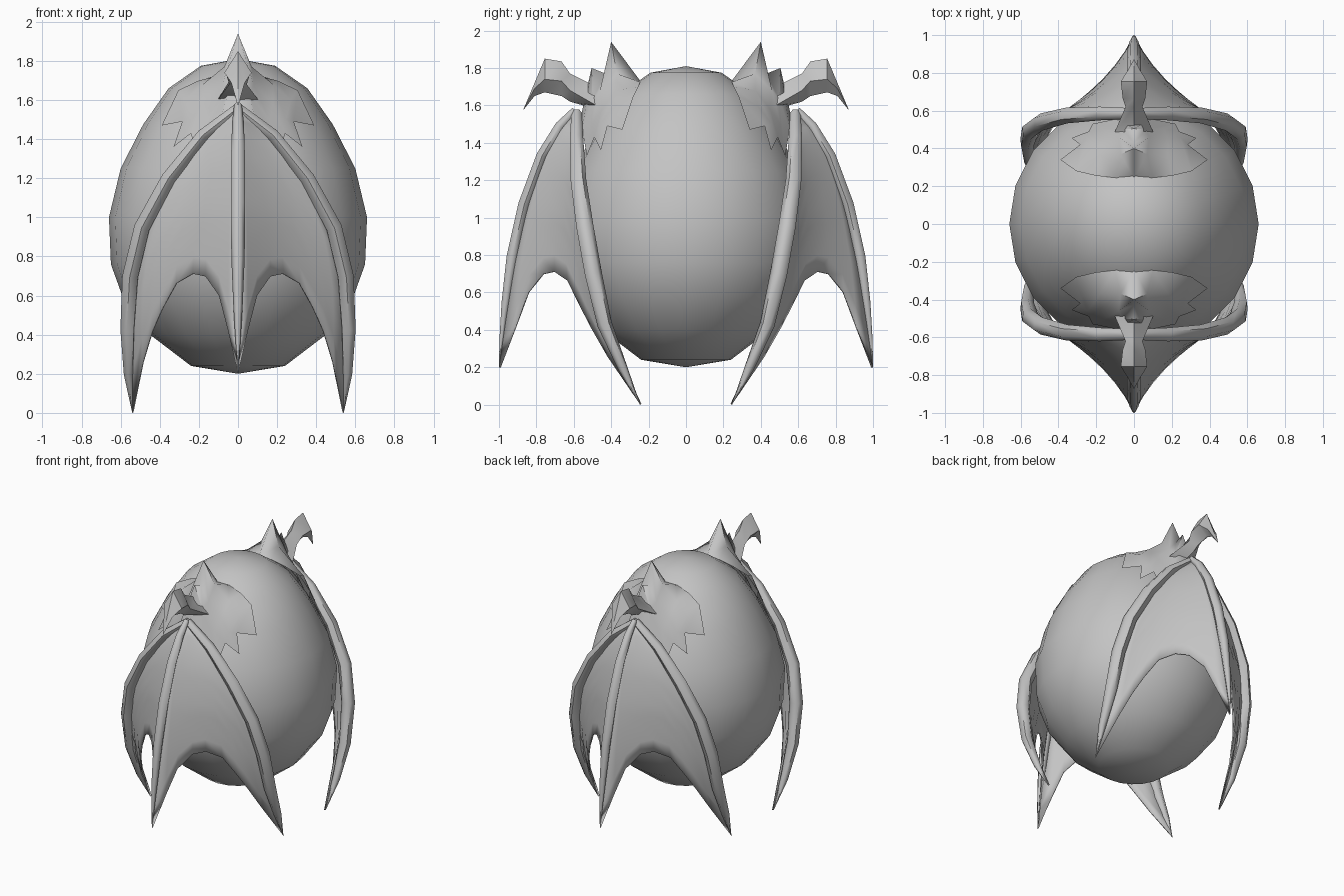
import bpy, bmesh, math
from mathutils import Vector

cube = bpy.data.objects.get("Cube")
if cube:
    bpy.data.objects.remove(cube, do_unlink=True)

grey = bpy.data.materials.new("plain grey")
grey.use_nodes = True
grey.diffuse_color = (0.55, 0.55, 0.55, 1)
bsdf = next(n for n in grey.node_tree.nodes if n.type == 'BSDF_PRINCIPLED')
bsdf.inputs["Base Color"].default_value = (0.55, 0.55, 0.55, 1)
bsdf.inputs["Roughness"].default_value = 0.8


def finish(ob, angle, mirror=""):
    """Shade the part, colour it and mirror it across the named axes."""
    bpy.ops.object.select_all(action='DESELECT')
    ob.select_set(True)
    bpy.context.view_layer.objects.active = ob
    ob.data.materials.clear()
    ob.data.materials.append(grey)
    bpy.ops.object.shade_smooth_by_angle(angle=math.radians(angle))
    if mirror:
        m = ob.modifiers.new("Mirror", 'MIRROR')
        m.use_axis = ("x" in mirror, "y" in mirror, False)
        m.merge_threshold = 0.0005
    return ob


def from_bmesh(name, bm):
    bmesh.ops.remove_doubles(bm, verts=bm.verts, dist=0.0005)
    me = bpy.data.meshes.new(name)
    bm.to_mesh(me)
    bm.free()
    ob = bpy.data.objects.new(name, me)
    bpy.context.collection.objects.link(ob)
    return ob


def tube(name, points, radii):
    """Tapered bone along a path."""
    cu = bpy.data.curves.new(name, 'CURVE')
    cu.dimensions = '3D'
    cu.bevel_depth = 1.0
    cu.bevel_resolution = 1
    cu.use_fill_caps = True
    sp = cu.splines.new('POLY')
    sp.points.add(len(points) - 1)
    for p, co, r in zip(sp.points, points, radii):
        p.co = (*co, 1)
        p.radius = r
    ob = bpy.data.objects.new(name, cu)
    bpy.context.collection.objects.link(ob)
    bpy.ops.object.select_all(action='DESELECT')
    ob.select_set(True)
    bpy.context.view_layer.objects.active = ob
    bpy.ops.object.convert(target='MESH')
    return bpy.context.view_layer.objects.active


def sample(path, t):
    """Point on a path at a fraction t of its drop in height."""
    z = path[0][2] + (path[-1][2] - path[0][2]) * t
    for a, b in zip(path, path[1:]):
        if z >= b[2] - 1e-6:
            return Vector(a).lerp(Vector(b), (a[2] - z) / (a[2] - b[2]))
    return Vector(path[-1])


# Egg-shaped body, a profile turned in 20 steps
profile = [(0, 1.81), (.19, 1.775), (.355, 1.66), (.485, 1.475), (.60, 1.25),
           (.66, 1.0), (.65, .76), (.585, .58), (.45, .40), (.24, .24), (0, .20)]
bm = bmesh.new()
vs = [bm.verts.new((r, 0, z)) for r, z in profile]
es = [bm.edges.new(p) for p in zip(vs, vs[1:])]
bmesh.ops.spin(bm, geom=vs + es, cent=(0, 0, 0), axis=(0, 0, 1),
               angle=2 * math.pi, steps=20)
bmesh.ops.remove_doubles(bm, verts=bm.verts, dist=0.0005)
bmesh.ops.recalc_face_normals(bm, faces=bm.faces)
finish(from_bmesh("egg_body", bm), 60)

# Wing bones: middle ridge and outer strut
ridge = [(0, -.595, 1.575), (0, -.675, 1.49), (0, -.77, 1.33), (0, -.865, 1.07),
         (0, -.93, .79), (0, -.965, .55), (0, -.985, .37), (0, -1.0, .20)]
strut = [(0, -.585, 1.56), (.18, -.585, 1.42), (.355, -.575, 1.20), (.49, -.54, .95),
         (.55, -.495, .70), (.565, -.435, .43), (.56, -.34, .20), (.54, -.245, 0)]
finish(tube("wing_ridge_bones", ridge, (.02, .03, .035, .037, .034, .024, .013, .001)), 60, "y")
finish(tube("wing_outer_bones", strut, (.028, .036, .042, .046, .046, .040, .026, .001)), 60, "xy")

# Wing membranes: stretched between the bones, scalloped at the bottom
scallop = [(0, 1), (.09, .83), (.175, .69), (.3, .61), (.42, .59),
           (.57, .61), (.69, .685), (.78, .755), (.87, .85), (1, 1)]
ROWS = 10
bm = bmesh.new()
cols = []
for s, depth in scallop:
    col = []
    for k in range(ROWS + 1):
        t = depth * k / ROWS
        p = sample(ridge, t).lerp(sample(strut, t), s)
        p.y += .04 * math.sin(math.pi * s) * min(1, 2 * t)
        col.append(bm.verts.new(p))
    cols.append(col)
for a, b in zip(cols, cols[1:]):
    for k in range(ROWS):
        bm.faces.new((a[k], a[k + 1], b[k + 1], b[k]))
wing = finish(from_bmesh("wing_membranes", bm), 60, "xy")
solid = wing.modifiers.new("Thickness", 'SOLIDIFY')
solid.thickness = .01

# Hooked claws at the wing tops: (y, top, side height, half width, bottom)
stations = [(-.48, 1.70, 1.60, .105, 1.58), (-.62, 1.77, 1.68, .045, 1.62),
            (-.665, 1.835, 1.73, .06, 1.65), (-.755, 1.85, 1.74, .07, 1.67),
            (-.81, 1.72, 1.69, .035, 1.65), (-.87, 1.577, 1.576, .002, 1.575)]
bm = bmesh.new()
rings = [[bm.verts.new(c) for c in ((0, y, top), (w, y, mid), (0, y, low), (-w, y, mid))]
         for y, top, mid, w, low in stations]
for a, b in zip(rings, rings[1:]):
    for i in range(4):
        j = (i + 1) % 4
        bm.faces.new((a[i], a[j], b[j], b[i]))
bm.faces.new(rings[0])
bm.faces.new(rings[-1])
bmesh.ops.recalc_face_normals(bm, faces=bm.faces)
finish(from_bmesh("wing_claws", bm), 35, "y")

# Ragged collars with a tall and a short horn; each row runs from the centre outwards
rows = [
    [(0, -.24, 1.725), (.1, -.245, 1.725), (.2, -.255, 1.70), (.305, -.28, 1.65), (.39, -.34, 1.47)],
    [(0, -.40, 1.94), (.07, -.37, 1.77), (.18, -.37, 1.68), (.27, -.38, 1.60), (.285, -.42, 1.49)],
    [(0, -.43, 1.77), (.08, -.46, 1.68), (.18, -.45, 1.58), (.245, -.46, 1.50), (.33, -.455, 1.36)],
    [(0, -.505, 1.80), (.06, -.50, 1.63), (.16, -.505, 1.50), (.24, -.49, 1.43)],
    [(0, -.56, 1.55), (.1, -.555, 1.47), (.22, -.53, 1.33)],
]
bm = bmesh.new()
grid = [[bm.verts.new(c) for c in row] for row in rows]
for a, b in zip(grid, grid[1:]):
    for i in range(len(a) - 1):
        if i + 1 < len(b):
            bm.faces.new((a[i], b[i], b[i + 1], a[i + 1]))
        else:
            bm.faces.new((a[i], b[i], a[i + 1]))
finish(from_bmesh("spiked_collars", bm), 40, "xy")
